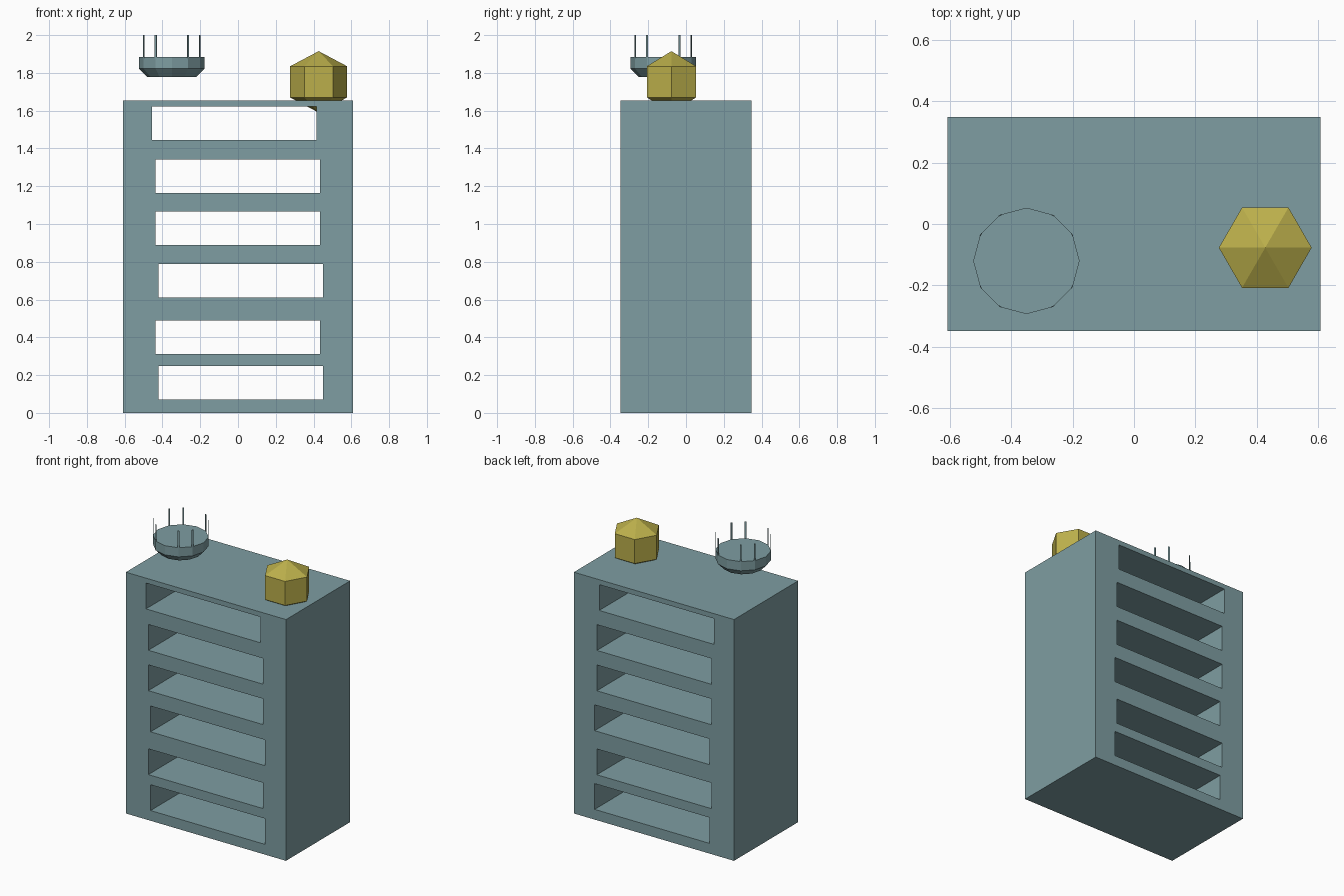
import bpy, bmesh, math
from mathutils import Matrix

if "Cube" in bpy.data.objects:
    bpy.data.objects.remove(bpy.data.objects["Cube"])

def material(name, color):
    m = bpy.data.materials.new(name)
    m.diffuse_color = color
    m.use_nodes = True
    m.node_tree.nodes["Principled BSDF"].inputs["Base Color"].default_value = m.diffuse_color
    return m

teal = material("teal", (0.21, 0.34, 0.36, 1))
gold = material("gold", (0.50, 0.43, 0.07, 1))

def add(name, data, mat, loc=(0, 0, 0), rot=(0, 0, 0)):
    ob = bpy.data.objects.new(name, data)
    ob.location, ob.rotation_euler = loc, rot
    data.materials.append(mat)
    bpy.context.collection.objects.link(ob)
    return ob

def lathe(name, profile, sides, mat, loc):
    """Faceted solid from (radius, z) points; radius 0 makes a point."""
    bm = bmesh.new()
    rings = []
    for r, z in profile:
        n = sides if r else 1
        rings.append([bm.verts.new((r * math.cos(math.tau * i / n),
                                    r * math.sin(math.tau * i / n), z)) for i in range(n)])
    for a, b in zip(rings, rings[1:]):
        for i in range(sides):
            j = (i + 1) % sides
            quad = [a[i % len(a)], a[j % len(a)], b[j % len(b)], b[i % len(b)]]
            bm.faces.new(list(dict.fromkeys(quad)))
    for ring in (rings[0], rings[-1]):
        if len(ring) > 1:
            bm.faces.new(ring)
    bmesh.ops.recalc_face_normals(bm, faces=bm.faces)
    me = bpy.data.meshes.new(name)
    bm.to_mesh(me)
    bm.free()
    return add(name, me, mat, loc)

# Cabinet: front outline with six slots, extruded through the full depth
outline = bpy.data.curves.new("cabinet", 'CURVE')
outline.dimensions, outline.fill_mode, outline.extrude = '2D', 'BOTH', 0.3475

def rect(x0, x1, z0, z1):
    s = outline.splines.new('POLY')
    s.points.add(3)
    for p, (x, z) in zip(s.points, ((x0, z0), (x1, z0), (x1, z1), (x0, z1))):
        p.co = (x, z, 0, 1)
    s.use_cyclic_u = True

rect(-0.6075, 0.6075, 0, 1.655)
for x, z in ((-0.42, 0.07), (-0.437, 0.312), (-0.42, 0.61),
             (-0.437, 0.888), (-0.437, 1.165), (-0.455, 1.444)):
    rect(x, x + 0.87, z, z + 0.177)
curve_ob = add("cabinet_outline", outline, teal, rot=(math.pi / 2, 0, 0))
mesh = bpy.data.meshes.new_from_object(curve_ob.evaluated_get(bpy.context.evaluated_depsgraph_get()))
bpy.data.objects.remove(curve_ob)
mesh.materials.clear()
bm = bmesh.new()
bm.from_mesh(mesh)
bmesh.ops.remove_doubles(bm, verts=bm.verts, dist=0.0005)
bmesh.ops.recalc_face_normals(bm, faces=bm.faces)
for f in bm.faces:
    f.smooth = False
bm.to_mesh(mesh)
bm.free()
add("cabinet", mesh, teal, rot=(math.pi / 2, 0, 0))

# Six-sided gem, its lower point sunk into the cabinet top
lathe("gem", [(0, 1.59), (0.151, 1.67), (0.151, 1.835), (0, 1.915)], 6, gold, (0.427, -0.077, 0))

# Floating twelve-sided bowl with a flat top
centre = (-0.35, -0.12, 0)
lathe("bowl", [(0.13, 1.778), (0.173, 1.822), (0.173, 1.885)], 12, teal, centre)

# Thin prongs on the rim corners, in pairs
bm = bmesh.new()
for k in range(12):
    if k % 3:
        m = (Matrix.Translation(centre) @ Matrix.Rotation(k * math.pi / 6, 4, 'Z')
             @ Matrix.Translation((0.171, 0, 1.94)) @ Matrix.Diagonal((0.003, 0.011, 0.12, 1)))
        bmesh.ops.create_cube(bm, size=1, matrix=m)
me = bpy.data.meshes.new("bowl_prongs")
bm.to_mesh(me)
bm.free()
add("bowl_prongs", me, teal)
